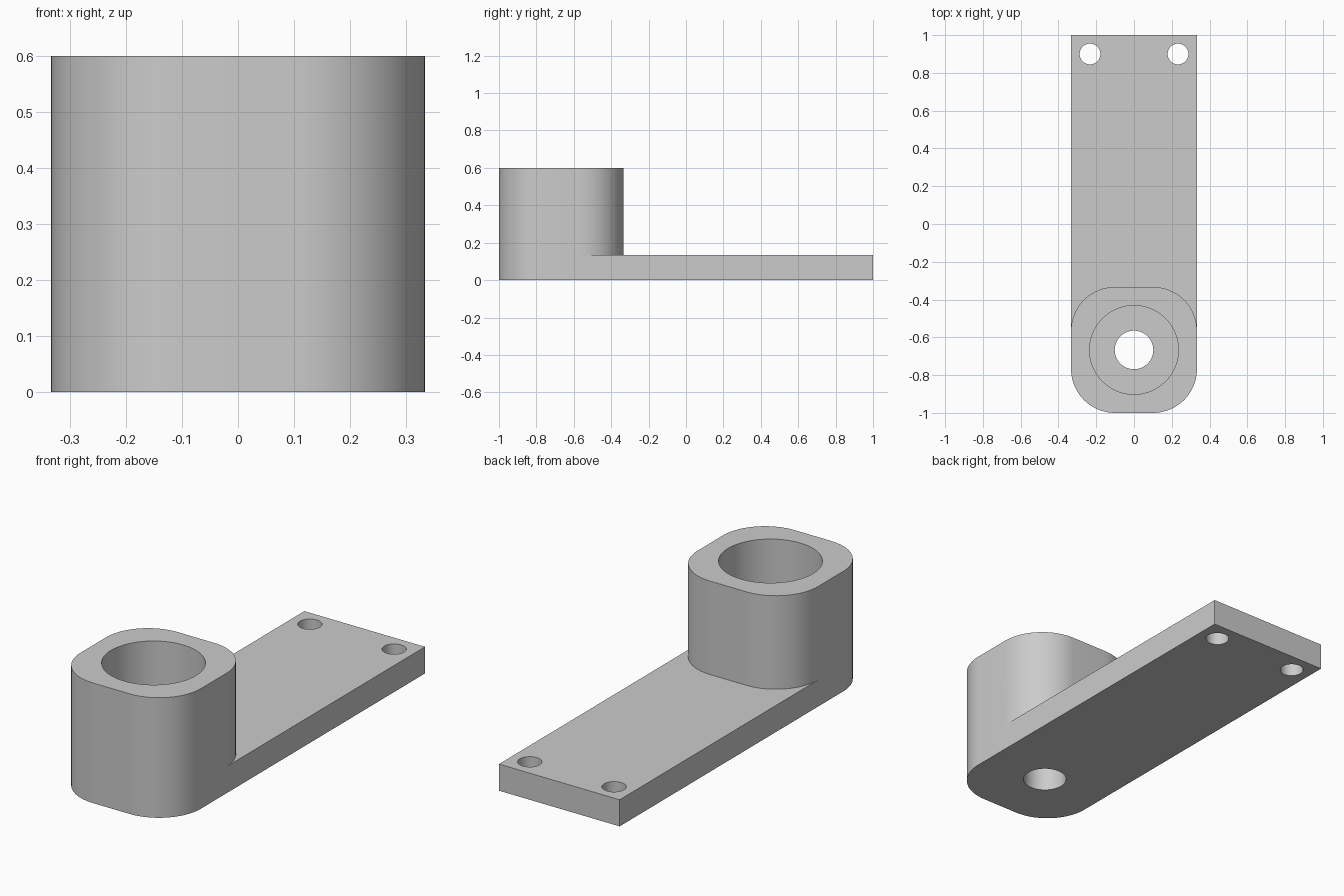
import bpy, bmesh
from math import sin, cos, pi, radians

if "Cube" in bpy.data.objects:
    bpy.data.objects.remove(bpy.data.objects["Cube"], do_unlink=True)

HALF = 1 / 3          # half width of plate and boss
PLATE_Z, TOP_Z = 0.133, 0.6
BOSS_Y = -2 / 3       # centre of the boss
CORNER = 0.233        # corner radius of the boss
SEG = 20              # segments per quarter turn

grey = bpy.data.materials.new("light grey")
grey.use_nodes = True
grey.diffuse_color = (0.6, 0.6, 0.6, 1)
grey.node_tree.nodes["Principled BSDF"].inputs["Base Color"].default_value = (0.6, 0.6, 0.6, 1)


def arc(cx, cy, r, start, quarters=1):
    n = SEG * quarters
    return [(cx + r * cos(start + quarters * pi / 2 * i / n),
             cy + r * sin(start + quarters * pi / 2 * i / n)) for i in range(n + 1)]


def circle(cx, cy, r):
    return arc(cx, cy, r, 0, 4)[:-1]


bm = bmesh.new()


def wall(points, z0, z1):
    """Vertical wall around a closed outline."""
    low = [bm.verts.new((x, y, z0)) for x, y in points]
    high = [bm.verts.new((x, y, z1)) for x, y in points]
    for i in range(len(points)):
        j = (i + 1) % len(points)
        bm.faces.new((low[i], low[j], high[j], high[i]))


def cap(outlines, z):
    """Flat face inside the first outline, with the others as holes."""
    edges = []
    for points in outlines:
        vs = [bm.verts.new((x, y, z)) for x, y in points]
        edges += [bm.edges.new((vs[i - 1], vs[i])) for i in range(len(vs))]
    bmesh.ops.triangle_fill(bm, use_beauty=True, use_dissolve=False,
                            edges=edges, normal=(0, 0, 1))


# Outlines
c = HALF - CORNER
back = arc(c, BOSS_Y + c, CORNER, 0) + arc(-c, BOSS_Y + c, CORNER, pi / 2)
front = arc(-c, BOSS_Y - c, CORNER, pi) + arc(c, BOSS_Y - c, CORNER, 1.5 * pi)
boss = back + front
plate = [back[0], (HALF, 1), (-HALF, 1), back[-1]] + front
bore = circle(0, BOSS_Y, 0.235)
pin_hole = circle(0, BOSS_Y, 0.102)
screw_holes = [circle(s * 0.233, 0.9, 0.055) for s in (-1, 1)]

# Plate with screw holes and pin hole
wall(plate, 0, PLATE_Z)
for hole in screw_holes + [pin_hole]:
    wall(hole, 0, PLATE_Z)
cap([plate, pin_hole] + screw_holes, 0)
cap([back + [(-HALF, 1), (HALF, 1)]] + screw_holes, PLATE_Z)

# Boss with counterbore
wall(boss, PLATE_Z, TOP_Z)
wall(bore, PLATE_Z, TOP_Z)
cap([boss, bore], TOP_Z)
cap([bore, pin_hole], PLATE_Z)

bmesh.ops.remove_doubles(bm, verts=bm.verts, dist=1e-5)
bmesh.ops.recalc_face_normals(bm, faces=bm.faces)

mesh = bpy.data.meshes.new("mounting_bracket")
bm.to_mesh(mesh)
bm.free()
mesh.materials.append(grey)
bracket = bpy.data.objects.new("mounting_bracket", mesh)
bpy.context.collection.objects.link(bracket)

bpy.ops.object.select_all(action='DESELECT')
bracket.select_set(True)
bpy.context.view_layer.objects.active = bracket
bpy.ops.object.shade_smooth_by_angle(angle=radians(30))
